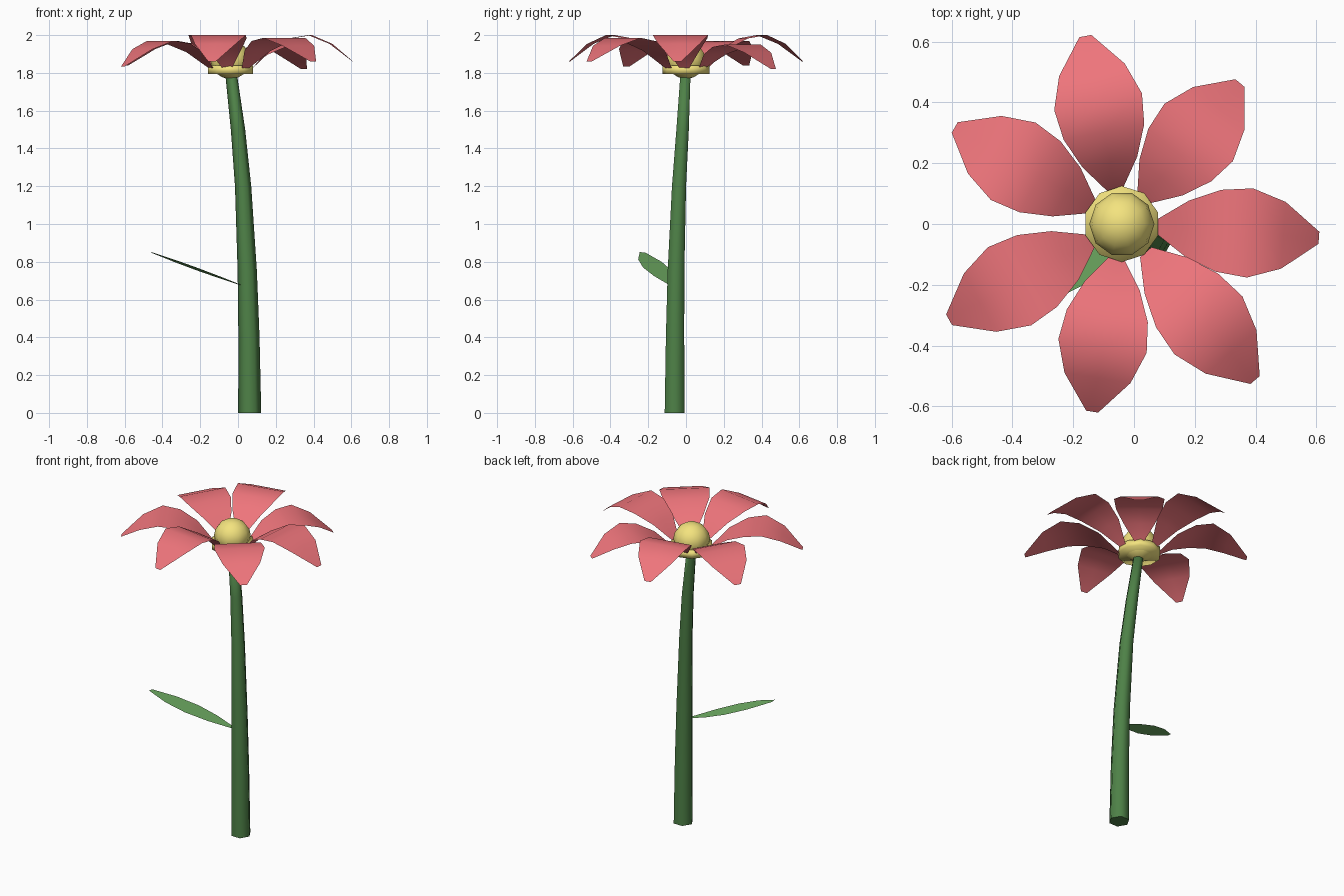
import bpy, bmesh
from math import cos, sin, radians, pi

if "Cube" in bpy.data.objects:
    bpy.data.objects.remove(bpy.data.objects["Cube"])


def material(name, rgb):
    m = bpy.data.materials.new(name)
    m.diffuse_color = (*rgb, 1)
    m.use_nodes = True
    m.node_tree.nodes["Principled BSDF"].inputs["Base Color"].default_value = m.diffuse_color
    return m


GREEN = material("stem_green", (0.076, 0.22, 0.063))
LEAF = material("leaf_green", (0.165, 0.43, 0.13))
PINK = material("petal_pink", (0.86, 0.178, 0.20))
YELLOW = material("centre_yellow", (0.90, 0.77, 0.21))
CX, CY = -0.04, 0.0  # flower centre


def finish(ob, angle):
    bpy.ops.object.select_all(action='DESELECT')
    ob.select_set(True)
    bpy.context.view_layer.objects.active = ob
    bpy.ops.object.shade_smooth_by_angle(angle=radians(angle))


def loft(name, rows, mat, closed=False, angle=85):
    """Skin rows of points; closed rows make a capped tube."""
    bm = bmesh.new()
    vs = [[bm.verts.new(p) for p in row] for row in rows]
    n = len(rows[0])
    for a, b in zip(vs, vs[1:]):
        for i in range(n if closed else n - 1):
            j = (i + 1) % n
            bm.faces.new((a[i], a[j], b[j], b[i]))
    if closed:
        bm.faces.new(vs[0][::-1])
        bm.faces.new(vs[-1])
    me = bpy.data.meshes.new(name)
    bm.to_mesh(me)
    bm.free()
    ob = bpy.data.objects.new(name, me)
    bpy.context.collection.objects.link(ob)
    me.materials.append(mat)
    finish(ob, angle)
    return ob


def ring(x, y, z, r, n, start=0.0):
    return [(x + r * cos(start + 2 * pi * i / n),
             y + r * sin(start + 2 * pi * i / n), z) for i in range(n)]


# Stem: leaning, tapering six-sided tube
path = [(0.062, -0.06, 0, 0.061), (0.058, -0.058, 0.4, 0.056),
        (0.049, -0.053, 0.75, 0.051), (0.027, -0.037, 1.2, 0.043),
        (0.0, -0.018, 1.5, 0.038), (-0.036, -0.003, 1.79, 0.031)]
loft("stem", [ring(x, y, z, r, 6) for x, y, z, r in path], GREEN, True)

# Flower centre: ten-sided disc with a dome through it
loft("centre_disc", [ring(CX, CY, z, 0.125, 10, pi / 2) for z in (1.795, 1.838)],
     YELLOW, True, 180)
bpy.ops.mesh.primitive_uv_sphere_add(segments=10, ring_count=8, radius=1,
                                     location=(CX, CY, 1.868),
                                     rotation=(0, 0, pi / 2))
dome = bpy.context.object
dome.name = "centre_dome"
dome.scale = (0.107, 0.107, 0.1)
dome.data.materials.append(YELLOW)
finish(dome, 85)

# Petals: (angle, length, peak height, tip height)
petals = [(-4, 0.65, 2.0, 1.86), (50, 0.605, 1.95, 1.82),
          (101, 0.63, 2.0, 1.86), (150, 0.635, 1.97, 1.84),
          (209, 0.65, 1.97, 1.835), (261, 0.625, 2.0, 1.86),
          (310.5, 0.675, 1.985, 1.86)]
# Stations: fraction of length, half width, rise as fraction of peak
stations = [(0.18, 0.025, 0), (0.33, 0.092, 0.58), (0.49, 0.135, 0.9),
            (0.65, 0.147, 1), (0.82, 0.11, None), (1, 0.02, None)]
for k, (deg, length, peak, tip) in enumerate(petals, 1):
    c, s = cos(radians(deg)), sin(radians(deg))
    rows = []
    for f, w, rise in stations:
        z = 1.825 + rise * (peak - 1.825) if rise is not None else \
            (tip if f == 1 else tip + 0.67 * (peak - tip))
        r = f * length
        rows.append([(CX + r * c - v * s, CY + r * s + v * c, z)
                     for v in (w, 0, -w)])
    loft(f"petal_{k}", rows, PINK)

# Leaf: slim blade rising to the left, rolled slightly towards the back
rows = []
for t, w in ((0, 0.012), (0.25, 0.055), (0.5, 0.075), (0.75, 0.062), (1, 0.015)):
    x, y, z = 0.02 - 0.48 * t, -0.075 - 0.155 * t, 0.675 + 0.175 * t
    rows.append([(x, y + v, z - 0.1 * v) for v in (-w, 0, w)])
loft("leaf", rows, LEAF)
